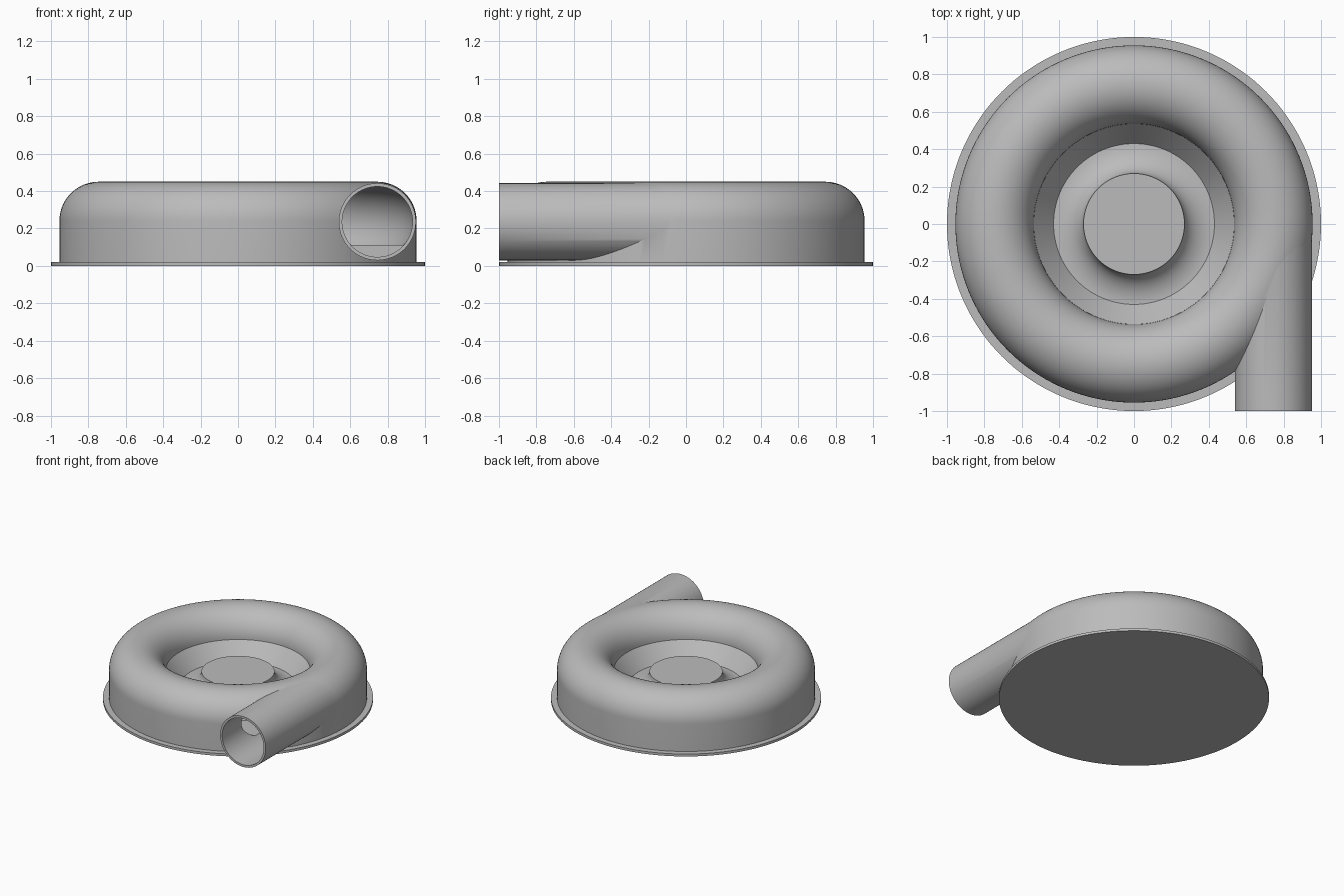
import bpy
import bmesh
from math import cos, sin, pi, radians
from mathutils import Matrix

cube = bpy.data.objects.get("Cube")
if cube:
    bpy.data.objects.remove(cube, do_unlink=True)

grey = bpy.data.materials.new("light grey metal")
grey.use_nodes = True
colour = (0.5, 0.5, 0.5, 1)
grey.diffuse_color = colour
grey.node_tree.nodes["Principled BSDF"].inputs["Base Color"].default_value = colour

RING, TUBE, TUBE_Z = 0.745, 0.21, 0.24   # scroll centre line and section
FLOOR, HUB_R, HUB_Z = 0.11, 0.27, 0.23
PLATE = 0.02


def add_object(name, bm):
    bmesh.ops.recalc_face_normals(bm, faces=bm.faces)
    mesh = bpy.data.meshes.new(name)
    bm.to_mesh(mesh)
    bm.free()
    mesh.materials.append(grey)
    ob = bpy.data.objects.new(name, mesh)
    bpy.context.collection.objects.link(ob)
    return ob


def arc(cx, cz, rx, rz, start, end, n):
    angles = [radians(start + (end - start) * i / n) for i in range(n + 1)]
    return [(cx + rx * cos(a), cz + rz * sin(a)) for a in angles]


def lathe(name, profile, closed=False, steps=144):
    bm = bmesh.new()
    verts = [bm.verts.new((r, 0, z)) for r, z in profile]
    pairs = list(zip(verts, verts[1:]))
    if closed:
        pairs.append((verts[-1], verts[0]))
    edges = [bm.edges.new(p) for p in pairs]
    bmesh.ops.spin(bm, geom=verts + edges, cent=(0, 0, 0), axis=(0, 0, 1),
                   angle=2 * pi, steps=steps, use_merge=True)
    bmesh.ops.remove_doubles(bm, verts=bm.verts, dist=1e-5)
    return add_object(name, bm)


def pipe(name, radius, y0, y1):
    bm = bmesh.new()
    place = Matrix.Translation((RING, (y0 + y1) / 2, TUBE_Z - 0.004)) @ Matrix.Rotation(pi / 2, 4, 'X')
    bmesh.ops.create_cone(bm, cap_ends=True, segments=96, radius1=radius,
                          radius2=radius, depth=y1 - y0, matrix=place)
    return add_object(name, bm)


def boolean(target, tool, operation):
    mod = target.modifiers.new(operation.lower(), 'BOOLEAN')
    mod.object, mod.operation, mod.solver = tool, operation, 'EXACT'
    bpy.context.view_layer.objects.active = target
    bpy.ops.object.modifier_apply(modifier=mod.name)
    bpy.data.objects.remove(tool, do_unlink=True)


def smooth(ob):
    bpy.ops.object.select_all(action='DESELECT')
    ob.select_set(True)
    bpy.context.view_layer.objects.active = ob
    bpy.ops.object.shade_smooth_by_angle(angle=radians(30))


# Scroll casing with domed ring, straight skirt and flared centre hub
profile = [(0, 0.01), (RING + TUBE, 0.01)]
profile += arc(RING, TUBE_Z, TUBE, TUBE, 0, 180, 40)
flare = 0.16
profile += arc(HUB_R + flare, HUB_Z, flare, HUB_Z - FLOOR, 270, 180, 16)
profile += [(0, HUB_Z)]
casing = lathe("scroll_casing", profile)

# Outlet pipe joined tangentially to the ring
boolean(casing, pipe("outlet_pipe", 0.206, -1.0, 0.0), 'UNION')

# Hollow scroll channel with a flat floor, and the outlet bore
channel = arc(RING, TUBE_Z, 0.19, 0.19, -43, 223, 48)
boolean(casing, lathe("channel_cutter", channel, closed=True), 'DIFFERENCE')
boolean(casing, pipe("bore_cutter", 0.188, -1.1, 0.003), 'DIFFERENCE')
smooth(casing)

# Round base plate
base = lathe("base_plate", [(0, 0), (1, 0), (1, PLATE), (0, PLATE)])
smooth(base)
